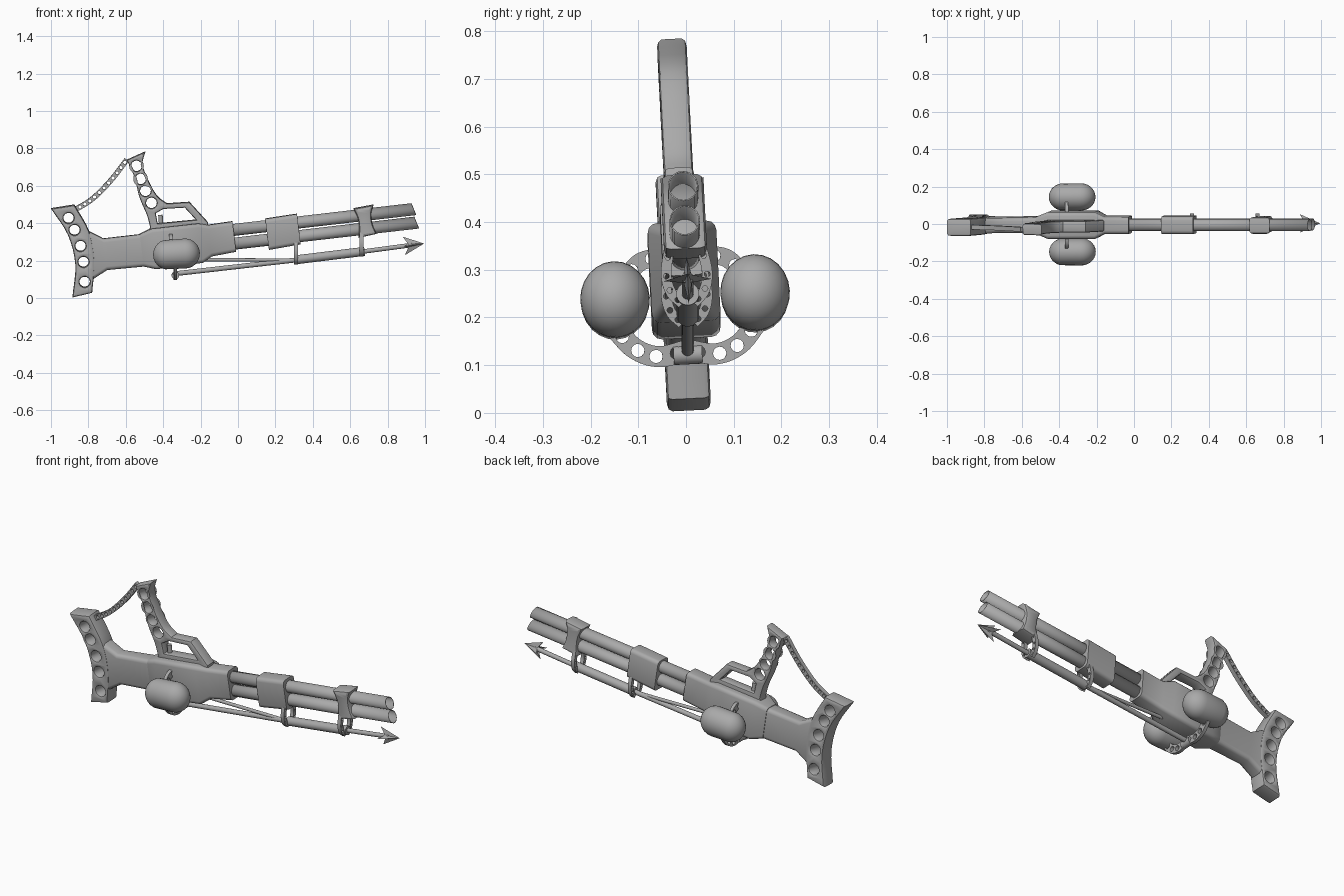
import bpy, bmesh, math
from mathutils import Matrix, Vector

cube = bpy.data.objects.get("Cube")
if cube:
    bpy.data.objects.remove(cube, do_unlink=True)

metal = bpy.data.materials.new("grey_metal")
metal.use_nodes = True
metal.diffuse_color = (0.4, 0.4, 0.4, 1)
metal.node_tree.nodes["Principled BSDF"].inputs["Base Color"].default_value = (0.4, 0.4, 0.4, 1)

# The whole weapon leans slightly to one side
LEAN = Matrix.Translation((0, 0.012, 0)) @ Matrix.Rotation(0.006, 4, 'Z') @ Matrix.Rotation(0.05, 4, 'X')
SIDE = Matrix.Rotation(math.pi / 2, 4, 'X')                      # plate seen from the front
CROSS = Matrix(((0, 0, 1, 0), (1, 0, 0, 0), (0, 1, 0, 0), (0, 0, 0, 1)))  # plate across the gun
SLOPE = 0.12                                                     # pitch of the barrels
parts = []


def finish(name, bm):
    bmesh.ops.remove_doubles(bm, verts=bm.verts, dist=1e-5)
    if not any(e.is_boundary for e in bm.edges):
        bmesh.ops.recalc_face_normals(bm, faces=bm.faces)
    mesh = bpy.data.meshes.new(name)
    bm.transform(LEAN)
    bm.to_mesh(mesh)
    bm.free()
    mesh.materials.append(metal)
    ob = bpy.data.objects.new(name, mesh)
    bpy.context.collection.objects.link(ob)
    parts.append(ob)
    return ob


def smooth(pts, k=4):
    """Catmull-Rom curve through a few points."""
    p = [Vector(q) for q in pts]
    p = [2 * p[0] - p[1]] + p + [2 * p[-1] - p[-2]]
    out = []
    for i in range(1, len(p) - 2):
        a, b, c, d = p[i - 1:i + 3]
        for j in range(k):
            t = j / k
            out.append(0.5 * (2 * b + (c - a) * t + (2 * a - 5 * b + 4 * c - d) * t * t
                              + (3 * b - a - 3 * c + d) * t ** 3))
    return out + [p[-2]]


def circle(c, r, n=18):
    return [(c[0] + r * math.cos(2 * math.pi * i / n), c[1] + r * math.sin(2 * math.pi * i / n))
            for i in range(n)]


def plate(name, loops, half, bevel=0.0, frame=SIDE):
    """Flat outline with holes, given thickness and a rounded rim."""
    cu = bpy.data.curves.new(name + "_outline", 'CURVE')
    cu.dimensions, cu.fill_mode = '2D', 'BOTH'
    cu.extrude, cu.bevel_depth, cu.offset = half - bevel, bevel, -bevel
    cu.bevel_resolution = 1
    for loop in loops:
        sp = cu.splines.new('POLY')
        sp.points.add(len(loop) - 1)
        for pt, q in zip(sp.points, loop):
            pt.co = (q[0], q[1], 0, 1)
        sp.use_cyclic_u = True
    tmp = bpy.data.objects.new(name + "_outline", cu)
    bpy.context.collection.objects.link(tmp)
    bpy.context.view_layer.update()
    mesh = bpy.data.meshes.new_from_object(tmp.evaluated_get(bpy.context.evaluated_depsgraph_get()))
    bm = bmesh.new()
    bm.from_mesh(mesh)
    bm.transform(frame)
    bpy.data.objects.remove(tmp)
    bpy.data.curves.remove(cu)
    bpy.data.meshes.remove(mesh)
    return finish(name, bm)


def strip(name, path, width, count, hole, half, frame=SIDE):
    """Curved perforated strip with evenly spread holes."""
    line = smooth(path, 8)
    left, right = [], []
    for i, p in enumerate(line):
        t = (line[min(i + 1, len(line) - 1)] - line[max(i - 1, 0)]).normalized()
        side = Vector((-t.y, t.x)) * width
        left.append(p + side)
        right.append(p - side)
    spots = [line[round((i + 0.5) / count * (len(line) - 1))] for i in range(count)]
    return plate(name, [left + right[::-1]] + [circle(s, hole, 12) for s in spots], half, 0, frame)


def loft(name, sections, r=0.02):
    """Rounded rectangles (x, z, half width, half height) joined along the gun."""
    bm = bmesh.new()
    rings = []
    for x, z, w, h in sections:
        ring = []
        for k, (sy, sz) in enumerate(((1, 1), (-1, 1), (-1, -1), (1, -1))):
            for j in range(4):
                a = math.pi / 2 * (k + j / 3)
                dz = sz * (h - r) + r * math.sin(a)
                ring.append(bm.verts.new((x - SLOPE * dz, sy * (w - r) + r * math.cos(a), z + dz)))
        rings.append(ring)
    for a, b in zip(rings, rings[1:]):
        for i in range(len(a)):
            j = (i + 1) % len(a)
            bm.faces.new((a[i], a[j], b[j], b[i]))
    bm.faces.new(rings[0])
    bm.faces.new(rings[-1])
    return finish(name, bm)


def rod(name, a, b, r1, r2, hollow=False):
    a, b = Vector(a), Vector(b)
    bm = bmesh.new()
    bmesh.ops.create_cone(bm, cap_ends=not hollow, segments=24, radius1=r1, radius2=r2, depth=(b - a).length)
    bm.transform(Matrix.Translation((a + b) / 2) @ (b - a).to_track_quat('Z', 'Y').to_matrix().to_4x4())
    if hollow:  # slanted muzzle
        for v in bm.verts:
            if v.co.x > 0:
                v.co.x -= 0.28 * (v.co.z - b.z)
    ob = finish(name, bm)
    if hollow:
        ob.modifiers.new("wall", 'SOLIDIFY').thickness = 0.003
    return ob


# Shoulder butt with its row of holes
butt_back = smooth([(-1.0, .48), (-.91, .34), (-.87, .18), (-.885, .005)])
butt_front = smooth([(-.78, .03), (-.767, .2), (-.795, .355), (-.875, .5)])
butt_holes = [(-.906, .43), (-.874, .366), (-.842, .28), (-.826, .195), (-.82, .088)]
plate("shoulder_butt", [butt_back + butt_front] + [circle(c, .028) for c in butt_holes], .046, .012)

# Stock neck, receiver and front block
loft("stock_neck", [(-.79, .232, .042, .13), (-.71, .235, .04, .084), (-.5, .257, .044, .086)])
loft("receiver", [(-.515, .257, .046, .087), (-.45, .265, .072, .108), (-.2, .296, .072, .105),
                  (-.15, .308, .046, .084), (-.02, .33, .046, .081)])

# Upright grip that runs forward into a guard
grip = smooth([(-.495, .785), (-.51, .715), (-.475, .62), (-.43, .545), (-.38, .507)])
grip += [(-.26, .515), (-.16, .405), (-.16, .36), (-.48, .34)]
grip += smooth([(-.47, .38), (-.487, .445), (-.527, .54), (-.555, .65), (-.595, .74)])
guard_gap = [(-.44, .455), (-.40, .478), (-.285, .485), (-.225, .42), (-.43, .40)]
grip_holes = [(-.543, .708), (-.521, .638), (-.495, .574), (-.463, .51)]
plate("grip_and_guard", [grip, guard_gap] + [circle(c, .029) for c in grip_holes], .031, .01)
rod("trigger", (-.41, 0, .38), (-.415, 0, .445), .012, .012)

# Perforated chain between butt and grip
strip("chain", [(-.885, .465), (-.78, .53), (-.68, .63), (-.595, .74)], .014, 12, .009, .012)

# Twin barrels and their bands
rod("upper_barrel", (-.1, 0, .356), (.94, 0, .476), .032, .032, True)
rod("lower_barrel", (-.1, 0, .282), (.955, 0, .404), .032, .032, True)
loft("middle_band", [(.155, .342, .047, .083), (.325, .37, .047, .081)])
front_band = smooth([(.617, .48), (.64, .43), (.647, .38), (.645, .324)])
front_band += smooth([(.74, .345), (.718, .4), (.712, .455), (.725, .5)])
plate("front_band", [front_band], .045, .014)

# Harpoon launcher under the barrels
rod("launcher_tube", (.31, 0, .205), (.677, 0, .25), .024, .024)
rod("lower_rod", (-.34, 0, .13), (.32, 0, .205), .013, .013)
rod("upper_rod", (-.27, 0, .206), (.32, 0, .203), .009, .009)
rod("harpoon_shaft", (.66, 0, .248), (.93, 0, .284), .012, .012)
head = bmesh.new()
tip, back = head.verts.new((0, 0, 0)), head.verts.new((-.07, 0, 0))
star = []
for i in range(8):
    x, r = (-.11, .05) if i % 2 == 0 else (-.085, .012)
    star.append(head.verts.new((x, r * math.cos(i * math.pi / 4), r * math.sin(i * math.pi / 4))))
for i in range(8):
    head.faces.new((tip, star[i], star[i - 1]))
    head.faces.new((back, star[i - 1], star[i]))
head.transform(Matrix.Translation((.995, 0, .292)) @ Matrix.Rotation(-SLOPE, 4, 'Y'))
finish("harpoon_head", head)

# Mirrored hangers, tank arms and tanks
for side, s in (("front", -1), ("back", 1)):
    for place, x, z in (("rear", .31, .208), ("fore", .66, .25)):
        strip(f"{place}_hanger_{side}", [(s * .033, .1), (s * .043, .045), (s * .035, .005), (s * .012, -.02)],
              .011, 4, .006, .01, Matrix.Translation((x, 0, z)) @ CROSS)
    strip(f"upper_tank_arm_{side}", [(s * .04, .33), (s * .09, .321), (s * .125, .285)],
          .019, 2, .013, .009, Matrix.Translation((-.36, 0, 0)) @ CROSS)
    strip(f"lower_tank_arm_{side}", [(0, .132), (s * .06, .121), (s * .11, .14), (s * .15, .185)],
          .022, 4, .014, .009, Matrix.Translation((-.335, 0, 0)) @ CROSS)
    tank = bmesh.new()
    bmesh.ops.create_uvsphere(tank, u_segments=24, v_segments=14, radius=1)
    tank.transform(Matrix.Rotation(math.pi / 2, 4, 'Y'))
    for v in tank.verts:
        v.co = (v.co.x * .078 + (.047 if v.co.x > -.001 else -.047), v.co.y * .073, v.co.z * .08)
    tank.transform(Matrix.Translation((-.33, s * .147, .243)) @ Matrix.Rotation(-.06, 4, 'Y'))
    finish(f"tank_{side}", tank)
rod("arm_hub", (-.335, -.03, .122), (-.335, .03, .122), .02, .02)

# Soft shading with crisp edges
bpy.ops.object.select_all(action='DESELECT')
for ob in parts:
    ob.select_set(True)
bpy.context.view_layer.objects.active = parts[0]
bpy.ops.object.shade_smooth_by_angle(angle=math.radians(35))
